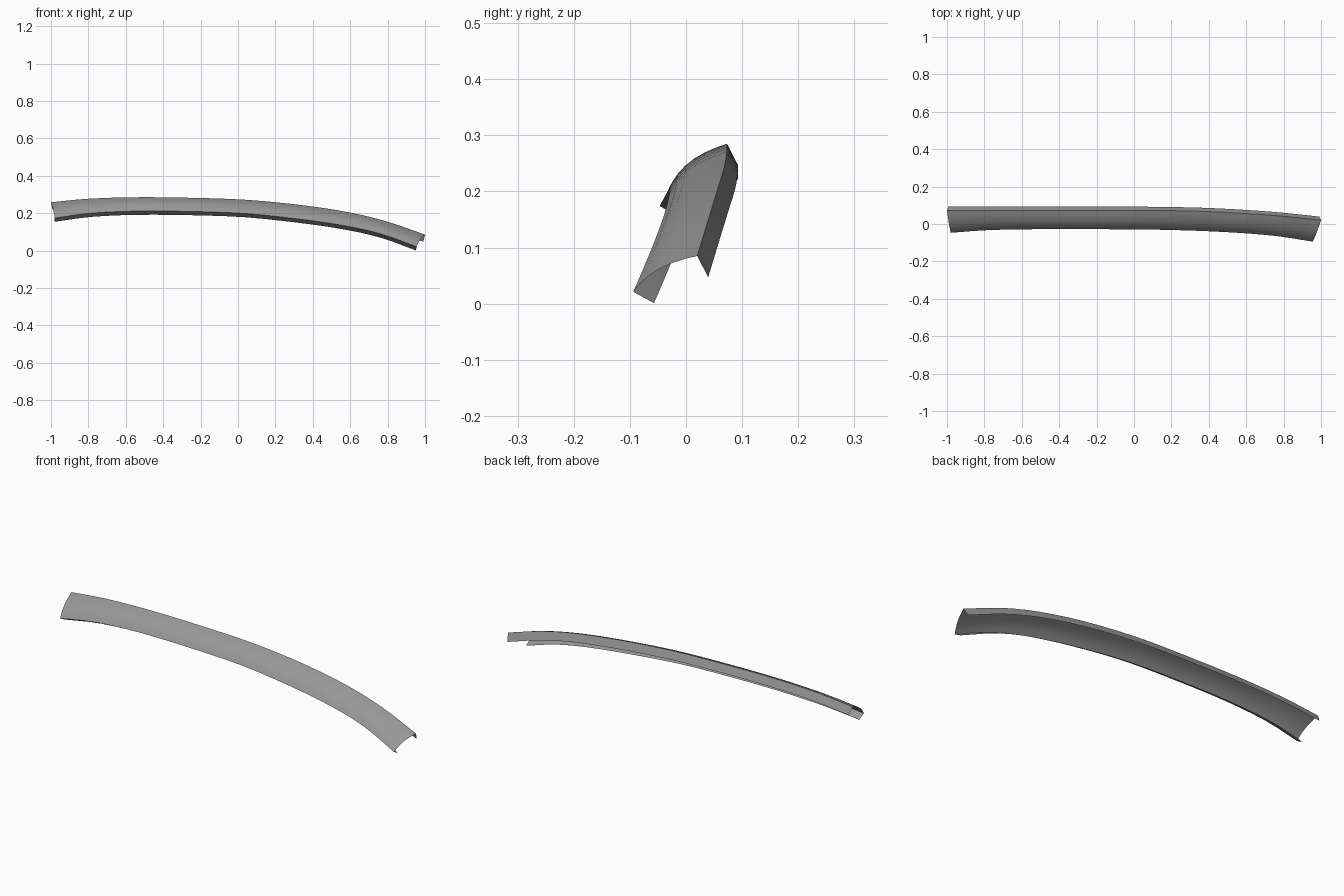
import bpy, math
from mathutils import Vector

if "Cube" in bpy.data.objects:
    bpy.data.objects.remove(bpy.data.objects["Cube"])

# Stations along the strip: back ridge (x, y, z), then front edge (x, y, z)
STATIONS = [
    ((-1.00, 0.073, 0.258), (-0.980, -0.047, 0.174)),
    ((-0.80, 0.073, 0.277), (-0.785, -0.033, 0.200)),
    ((-0.55, 0.073, 0.285), (-0.54, -0.028, 0.211)),
    ((-0.25, 0.073, 0.282), (-0.25, -0.028, 0.209)),
    ((0.05, 0.073, 0.271), (0.04, -0.029, 0.198)),
    ((0.35, 0.068, 0.242), (0.33, -0.036, 0.168)),
    ((0.60, 0.056, 0.203), (0.57, -0.048, 0.133)),
    ((0.80, 0.041, 0.154), (0.765, -0.065, 0.089)),
    ((1.00, 0.020, 0.085), (0.955, -0.094, 0.021)),
]
SUB = 3      # rings per station gap
ARC = 6      # divisions across the crowned face


def smooth_rail(points):
    """Catmull-Rom through the points."""
    p = [Vector(q) for q in points]
    p = [2 * p[0] - p[1]] + p + [2 * p[-1] - p[-2]]
    out = []
    for i in range(1, len(p) - 2):
        a, b, c, d = p[i - 1:i + 3]
        for k in range(SUB):
            t = k / SUB
            out.append(0.5 * (2 * b + (c - a) * t + (2 * a - 5 * b + 4 * c - d) * t * t
                              + (3 * b - a - 3 * c + d) * t ** 3))
    return out + [p[-2]]


def section(back, front, t):
    """Back flange, crowned face and front lip at one ring."""
    chord = back - front
    normal = Vector((0, -chord.z, chord.y)).normalized()
    face = []
    for k in range(ARC + 1):
        s = k / ARC
        bulge = 0.013 * 4 * s * (1 - s) * (0.8 + 0.4 * s)
        face.append(back.lerp(front, s) + normal * bulge)
    flange = back + Vector((0.008 * (1 - 2.2 * t), 0.0195, -0.038))
    lip = front + Vector((-0.004 * t, 0.037, -0.020))
    return [flange] + face + [lip]


backs = smooth_rail([s[0] for s in STATIONS])
fronts = smooth_rail([s[1] for s in STATIONS])
n = len(backs)
rings = [section(b, f, i / (n - 1)) for i, (b, f) in enumerate(zip(backs, fronts))]
m = len(rings[0])

# Skin the rings into one open sheet
verts = [v for ring in rings for v in ring]
faces = [(i * m + j, i * m + j + 1, (i + 1) * m + j + 1, (i + 1) * m + j)
         for i in range(n - 1) for j in range(m - 1)]
mesh = bpy.data.meshes.new("curved_trim_strip")
mesh.from_pydata(verts, [], faces)
mesh.update()
strip = bpy.data.objects.new("curved_trim_strip", mesh)
bpy.context.collection.objects.link(strip)

# Dark grey finish
finish = bpy.data.materials.new("dark_grey")
finish.diffuse_color = (0.31, 0.31, 0.31, 1)
finish.use_nodes = True
finish.node_tree.nodes["Principled BSDF"].inputs["Base Color"].default_value = finish.diffuse_color
mesh.materials.append(finish)

# Smooth crown, sharp flange edges
bpy.context.view_layer.objects.active = strip
strip.select_set(True)
bpy.ops.object.shade_smooth_by_angle(angle=math.radians(35))
